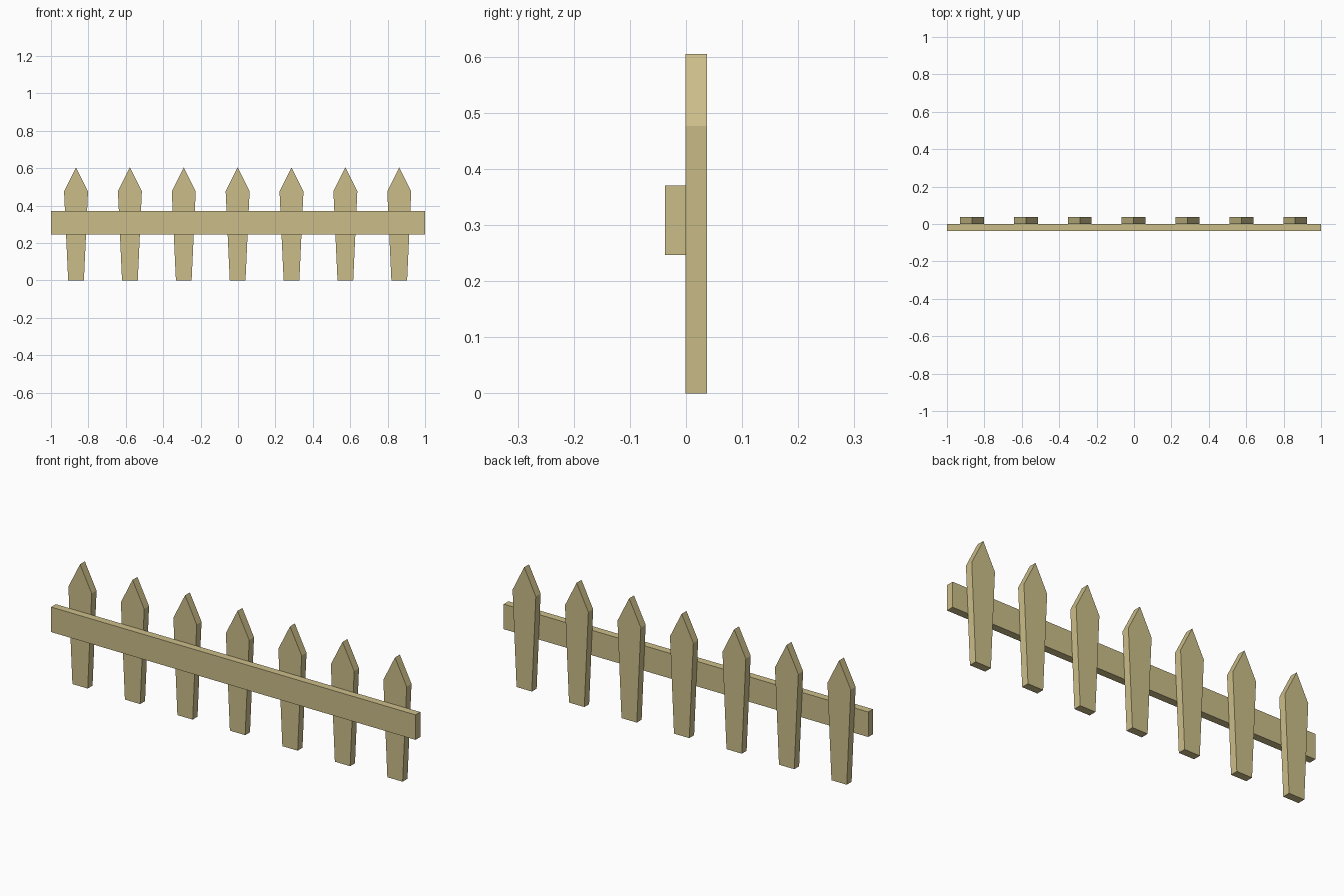
import bpy, bmesh

if "Cube" in bpy.data.objects:
    bpy.data.objects.remove(bpy.data.objects["Cube"])

wood = bpy.data.materials.new("pale_wood")
wood.diffuse_color = (0.60, 0.51, 0.25, 1)
wood.use_nodes = True
wood.node_tree.nodes["Principled BSDF"].inputs["Base Color"].default_value = wood.diffuse_color


def board(name, profile, y0, y1, x=0.0):
    """Extrude a front-view (x, z) outline from y0 back to y1."""
    bm = bmesh.new()
    face = bm.faces.new([bm.verts.new((px, y0, pz)) for px, pz in profile])
    ext = bmesh.ops.extrude_face_region(bm, geom=[face], use_keep_orig=True)
    verts = [v for v in ext["geom"] if isinstance(v, bmesh.types.BMVert)]
    bmesh.ops.translate(bm, verts=verts, vec=(0, y1 - y0, 0))
    bmesh.ops.recalc_face_normals(bm, faces=bm.faces)
    mesh = bpy.data.meshes.new(name)
    bm.to_mesh(mesh)
    bm.free()
    mesh.materials.append(wood)
    obj = bpy.data.objects.new(name, mesh)
    obj.location.x = x
    bpy.context.collection.objects.link(obj)
    return obj


# Horizontal rail along the front
board("rail", [(-1, 0.247), (1, 0.247), (1, 0.371), (-1, 0.371)], -0.037, 0)

# Seven tapered, pointed pickets behind the rail
picket = [(-0.042, 0), (0.042, 0), (0.064, 0.477), (0, 0.605), (-0.064, 0.477)]
for i in range(7):
    board(f"picket_{i + 1}", picket, -0.001, 0.037, -0.002 + 0.288 * (i - 3))
